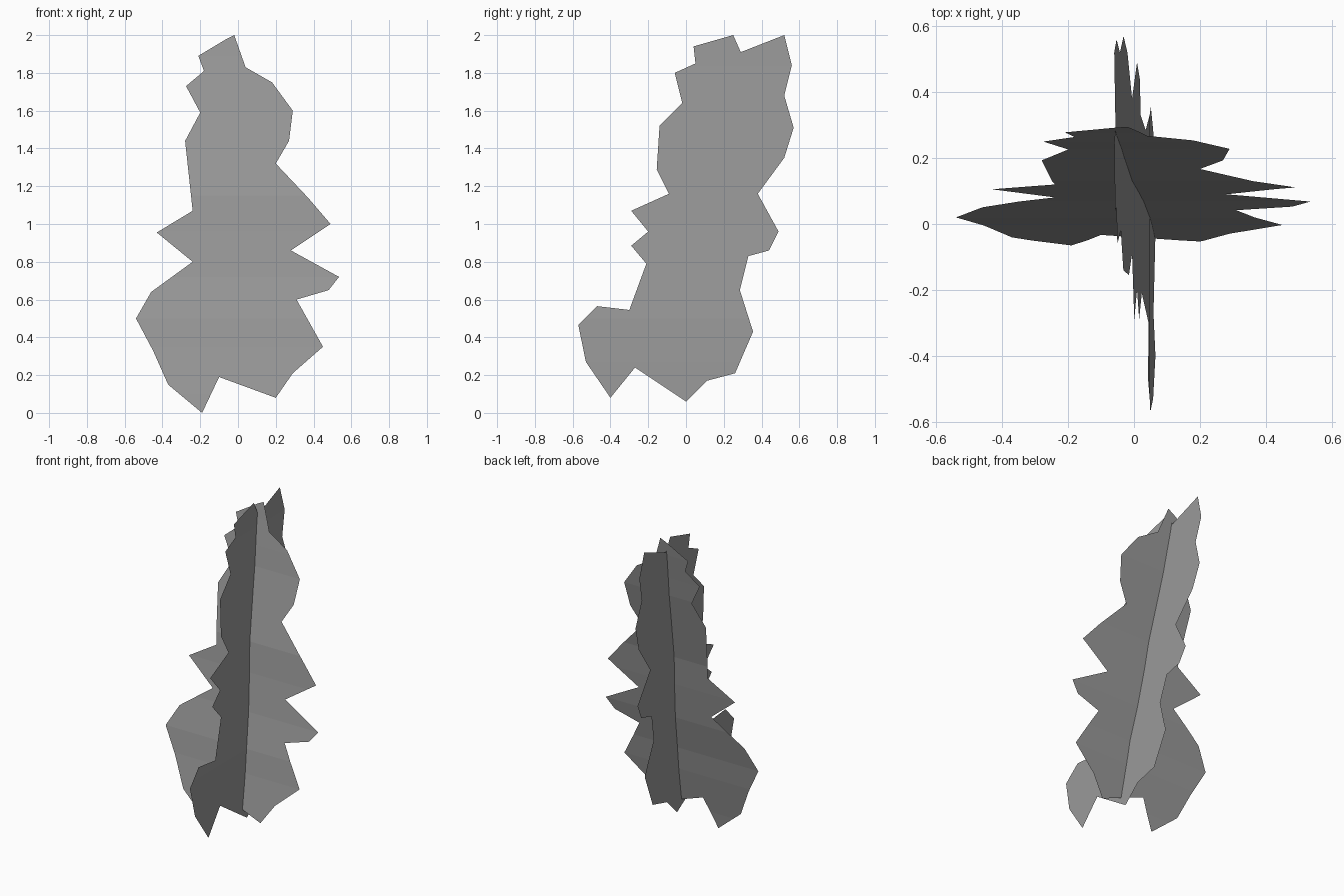
import bpy, bmesh
from mathutils import Vector

if "Cube" in bpy.data.objects:
    bpy.data.objects.remove(bpy.data.objects["Cube"])

# Dark grey for both sheets
grey = bpy.data.materials.new("dark_grey")
grey.diffuse_color = (.32, .32, .32, 1)
grey.use_nodes = True
grey.node_tree.nodes["Principled BSDF"].inputs["Base Color"].default_value = grey.diffuse_color


def lerp_curve(knots, z):
    """Piecewise linear offset of a sheet at height z."""
    for (z0, a), (z1, b) in zip(knots, knots[1:]):
        if z <= z1:
            return a + (b - a) * (z - z0) / (z1 - z0)
    return knots[-1][1]


def sheet(name, outline, knots, place):
    """Flat jagged outline (u, z), creased at the knots and bent off-plane."""
    bm = bmesh.new()
    bm.faces.new([bm.verts.new((u, 0, z)) for u, z in outline])
    bm.normal_update()
    bmesh.ops.triangulate(bm, faces=bm.faces[:])
    for z, _ in knots[1:-1]:
        bmesh.ops.bisect_plane(bm, geom=bm.verts[:] + bm.edges[:] + bm.faces[:],
                               plane_co=(0, 0, z), plane_no=(0, 0, 1))
    bm.normal_update()
    bmesh.ops.triangulate(bm, faces=bm.faces[:])
    for v in bm.verts:
        v.co = Vector(place(v.co.x, lerp_curve(knots, v.co.z), v.co.z))
    me = bpy.data.meshes.new(name)
    bm.to_mesh(me)
    bm.free()
    me.materials.append(grey)
    ob = bpy.data.objects.new(name, me)
    bpy.context.collection.objects.link(ob)
    return ob


# Wide sheet seen from the front, leaning backwards
wide = [(-.02, 2), (.04, 1.83), (.18, 1.75), (.29, 1.6), (.27, 1.44), (.2, 1.32),
        (.37, 1.14), (.49, 1), (.28, .86), (.535, .72), (.48, .65), (.31, .6),
        (.45, .35), (.29, .21), (.2, .08), (-.1, .19), (-.19, 0), (-.37, .15),
        (-.45, .33), (-.54, .5), (-.46, .64), (-.24, .8), (-.43, .955), (-.24, 1.07),
        (-.28, 1.44), (-.2, 1.59), (-.275, 1.73), (-.18, 1.81), (-.21, 1.89),
        (-.06, 1.98)]
lean_back = [(0, -.065), (.1, -.05), (.35, -.003), (.5, .02), (.72, .068),
             (.96, .106), (1.15, .13), (1.44, .193), (1.6, .228), (1.73, .25),
             (1.89, .278), (2, .295)]
sheet("front_leaf_sheet", wide, lean_back, lambda u, o, z: (u, o, z))

# Deep sheet seen from the side, leaning slightly left
deep = [(.04, 1.94), (.25, 2), (.29, 1.91), (.52, 2), (.56, 1.84), (.52, 1.68),
        (.57, 1.51), (.52, 1.35), (.38, 1.16), (.49, .96), (.44, .86), (.33, .83),
        (.285, .65), (.355, .43), (.26, .21), (.11, .17), (0, .06), (-.27, .24),
        (-.4, .08), (-.53, .27), (-.57, .465), (-.47, .565), (-.3, .545),
        (-.21, .79), (-.29, .885), (-.2, .96), (-.29, 1.07), (-.09, 1.16),
        (-.155, 1.29), (-.14, 1.52), (-.02, 1.64), (-.06, 1.8), (.05, 1.85)]
lean_left = [(0, .068), (.27, .058), (.5, .048), (1, .006), (1.5, -.031),
             (1.84, -.053), (2, -.06)]
sheet("side_leaf_sheet", deep, lean_left, lambda u, o, z: (o, u, z))
